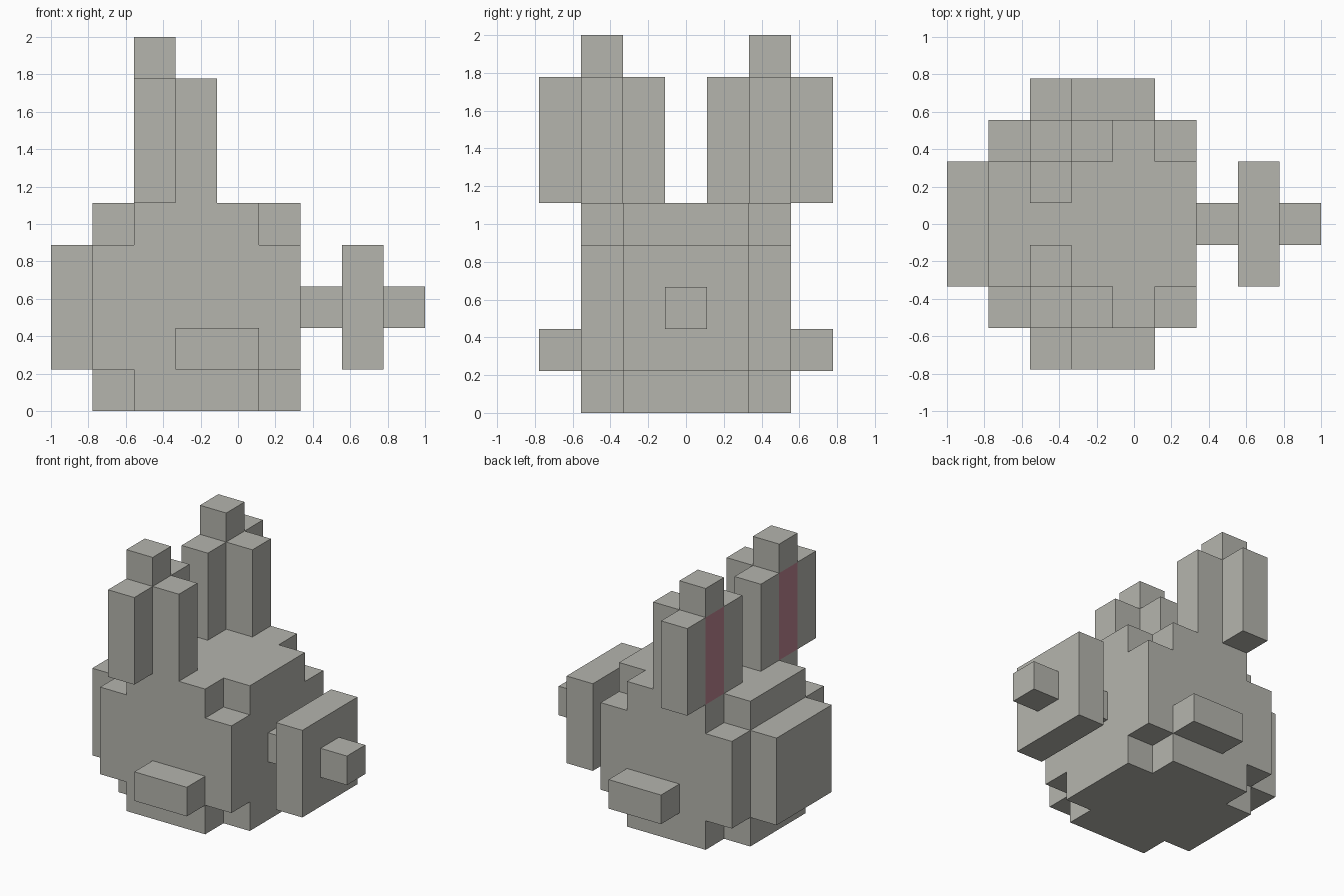
import bpy
import bmesh
from itertools import product
from mathutils import Vector

UNIT = 2 / 9
ORIGIN = Vector((-1, -3.5 * UNIT, 0))
AXES = [Vector((1, 0, 0)), Vector((0, 1, 0)), Vector((0, 0, 1))]

cube = bpy.data.objects.get("Cube")
if cube:
    bpy.data.objects.remove(cube, do_unlink=True)


def material(name, colour):
    mat = bpy.data.materials.new(name)
    mat.use_nodes = True
    mat.diffuse_color = (*colour, 1)
    shader = next(n for n in mat.node_tree.nodes if n.type == "BSDF_PRINCIPLED")
    shader.inputs["Base Color"].default_value = (*colour, 1)
    return mat


FUR = material("warm grey fur", (0.46, 0.46, 0.42))
INNER_EAR = material("dusky rose", (0.5, 0.23, 0.28))


def block(low, high):
    """Grid cells of a box from low up to, not including, high."""
    return set(product(*(range(a, b) for a, b in zip(low, high))))


def mirrored(cells):
    return {(i, 6 - j, k) for i, j, k in cells}


def build(name, cells, rose=lambda cell, normal: False):
    """Make one closed shell around the cells, with flat faces joined."""
    bm = bmesh.new()
    for cell in cells:
        centre = Vector(cell) + Vector((0.5, 0.5, 0.5))
        for axis, sign in product(range(3), (-1, 1)):
            normal = AXES[axis] * sign
            if tuple(int(c + n) for c, n in zip(cell, normal)) in cells:
                continue
            u, v = AXES[(axis + 1) % 3] * sign, AXES[(axis + 2) % 3]
            middle = centre + normal / 2
            corners = [middle + (u * a + v * b) / 2
                       for a, b in ((-1, -1), (1, -1), (1, 1), (-1, 1))]
            face = bm.faces.new([bm.verts.new(ORIGIN + p * UNIT) for p in corners])
            face.material_index = int(rose(cell, normal))
    bmesh.ops.remove_doubles(bm, verts=bm.verts[:], dist=0.001)
    bmesh.ops.dissolve_limit(bm, angle_limit=0.01, verts=bm.verts[:],
                             edges=bm.edges[:], delimit={"MATERIAL"})
    mesh = bpy.data.meshes.new(name)
    bm.to_mesh(mesh)
    bm.free()
    mesh.materials.append(FUR)
    mesh.materials.append(INNER_EAR)
    obj = bpy.data.objects.new(name, mesh)
    bpy.context.collection.objects.link(obj)


# Body: a cube with its eight corner cells missing
corners = set(product((1, 5), (1, 5), (0, 4)))
build("body", block((1, 1, 0), (6, 6, 5)) - corners)

# Face plate and tail, along the length
build("muzzle", block((0, 2, 1), (1, 5, 4)))
build("tail_stem", block((6, 3, 2), (7, 4, 3)))
build("tail_plate", block((7, 2, 1), (8, 5, 4)))
build("tail_tip", block((8, 3, 2), (9, 4, 3)))

# Foot and ear, repeated on both sides
foot = block((3, 0, 1), (5, 1, 2))
ear = (block((2, 0, 5), (3, 3, 8)) | block((3, 1, 5), (4, 2, 8))
       | block((2, 1, 8), (3, 2, 9)))


def inner_ear(cell, normal):
    return normal.x < 0 and cell[1] in (1, 5) and cell[2] < 8


build("front_foot", foot)
build("back_foot", mirrored(foot))
build("front_ear", ear, inner_ear)
build("back_ear", mirrored(ear), inner_ear)
